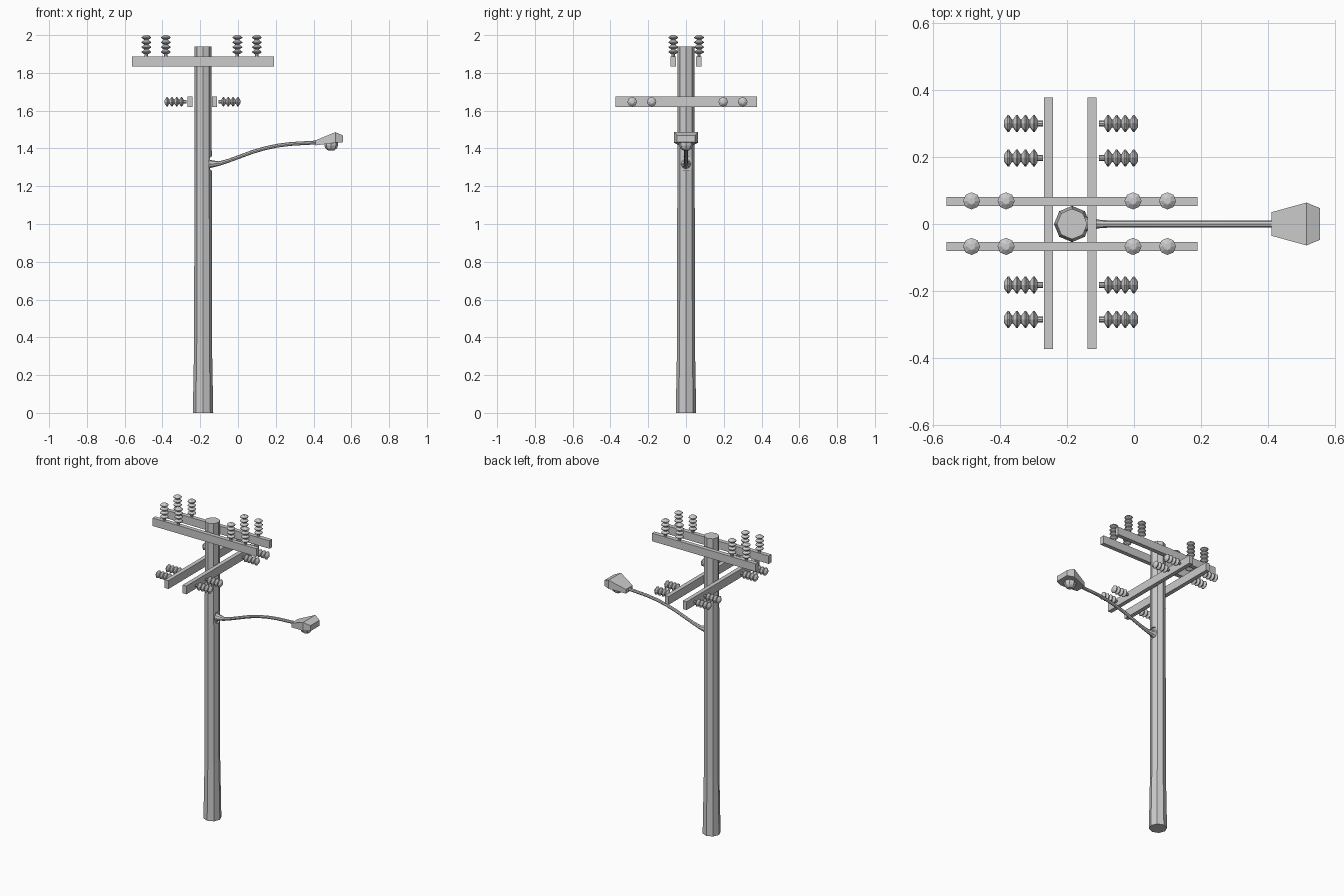
import bpy, bmesh, math
from mathutils import Vector, Matrix

if "Cube" in bpy.data.objects:
    bpy.data.objects.remove(bpy.data.objects["Cube"])

PX = -0.185  # pole axis x


def finish(name, bm):
    bmesh.ops.recalc_face_normals(bm, faces=bm.faces)
    me = bpy.data.meshes.new(name)
    bm.to_mesh(me)
    bm.free()
    ob = bpy.data.objects.new(name, me)
    bpy.context.collection.objects.link(ob)
    return ob


def loft(name, rings, matrix=Matrix()):
    """Skin a list of equal-sized point rings and cap both ends."""
    bm = bmesh.new()
    vs = [[bm.verts.new(matrix @ Vector(p)) for p in ring] for ring in rings]
    n = len(vs[0])
    for a, b in zip(vs, vs[1:]):
        for i in range(n):
            j = (i + 1) % n
            bm.faces.new((a[i], a[j], b[j], b[i]))
    bm.faces.new(vs[0][::-1])
    bm.faces.new(vs[-1])
    return finish(name, bm)


def lathe(name, profile, sides=8, matrix=Matrix()):
    """Turn (radius, height) pairs around z, then place with matrix."""
    ang = [2 * math.pi * i / sides for i in range(sides)]
    return loft(name, [[(r * math.cos(a), r * math.sin(a), z) for a in ang]
                       for r, z in profile], matrix)


def box(name, centre, size):
    bm = bmesh.new()
    bmesh.ops.create_cube(bm, size=1, matrix=Matrix.Translation(centre) @ Matrix.Diagonal((*size, 1)))
    return finish(name, bm)


# pole, with a flat round seat cut for the lamp bracket
pole = lathe("pole", [(0.054, 0), (0.047, 0.38), (0.0455, 1.94)],
             matrix=Matrix.Translation((PX, 0, 0)))
to_x = Matrix.Rotation(math.pi / 2, 4, 'Y')
seat = lathe("bracket_seat_cutter", [(0.038, 0), (0.038, 0.08)], 12,
             Matrix.Translation((-0.153, 0, 1.32)) @ to_x)
seat.hide_render = True
seat.hide_set(True)
cut = pole.modifiers.new("seat", 'BOOLEAN')
cut.operation = 'DIFFERENCE'
cut.solver = 'EXACT'
cut.object = seat

# insulator profile: stem and four ribbed discs
insulator = [(0.009, 0), (0.009, 0.016)]
for k in range(4):
    z = 0.0145 + k * 0.0255
    insulator += [(0.012, z + 0.0015), (0.0255, z + 0.010), (0.0255, z + 0.014), (0.012, z + 0.024)]
insulator.append((0.009, 0.116))
offsets = (-0.30, -0.197, 0.182, 0.285)

# paired crossarms with insulators
for s, side in ((-1, "a"), (1, "b")):
    box(f"upper_crossarm_{side}", (PX, s * 0.0675, 1.861), (0.75, 0.027, 0.052))
    box(f"lower_crossarm_{side}", (-0.190 + s * 0.065, 0.002, 1.647), (0.027, 0.75, 0.054))
    for i, d in enumerate(offsets):
        lathe(f"upper_insulator_{side}{i}", insulator,
              matrix=Matrix.Translation((PX, s * 0.068 + 0.001, 1.884)) @ Matrix.Translation((d, 0, 0)))
        lathe(f"lower_insulator_{side}{i}", insulator,
              matrix=Matrix.Translation((-0.188 + s * 0.084, -d, 1.647))
              @ Matrix.Rotation(s * math.pi / 2, 4, 'Y'))

# curved lamp arm flaring into its bracket
path = [(-0.158, 1.318, 0.030), (-0.145, 1.318, 0.021), (-0.10, 1.320, 0.012),
        (-0.05, 1.335, 0.010), (0.01, 1.357, 0.010), (0.075, 1.381, 0.010),
        (0.143, 1.401, 0.010), (0.21, 1.415, 0.010), (0.28, 1.424, 0.010),
        (0.42, 1.432, 0.010)]
rings = []
for i, (x, z, r) in enumerate(path):
    a, b = path[max(i - 1, 0)], path[min(i + 1, len(path) - 1)]
    t = math.atan2(b[1] - a[1], b[0] - a[0])
    rings.append([(x - r * math.sin(t) * math.sin(q), r * math.cos(q),
                   z + r * math.cos(t) * math.sin(q))
                  for q in (math.pi * k / 4 for k in range(8))])
loft("lamp_arm", rings)

# lamp head: x, half width, bottom, top
loft("lamp_head", [[(x, -w, lo), (x, w, lo), (x, w, hi), (x, -w, hi)] for x, w, lo, hi in
                   ((0.41, 0.035, 1.416, 1.443), (0.515, 0.064, 1.430, 1.486),
                    (0.556, 0.047, 1.433, 1.469))])

# bulb dome under the head
lathe("lamp_bulb", [(0.036, 1.435), (0.036, 1.415), (0.030, 1.400), (0.015, 1.389)],
      matrix=Matrix.Translation((0.493, 0, 0)))
